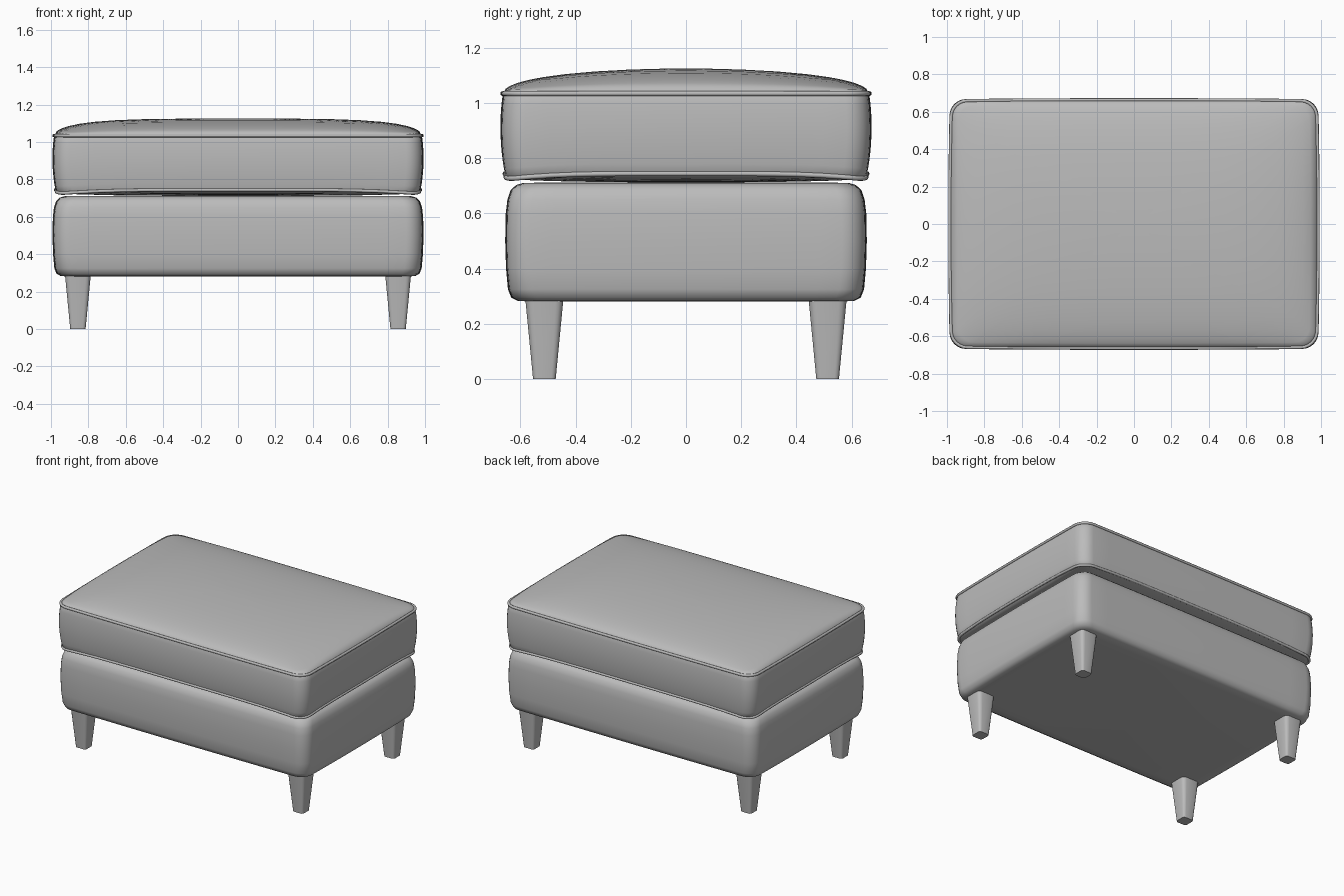
import bpy, bmesh, math
from mathutils import Vector

if "Cube" in bpy.data.objects:
    bpy.data.objects.remove(bpy.data.objects["Cube"])

mat = bpy.data.materials.new("grey upholstery")
mat.use_nodes = True
grey = (0.5, 0.5, 0.5, 1)
mat.diffuse_color = grey
mat.node_tree.nodes["Principled BSDF"].inputs["Base Color"].default_value = grey


def outline(hx, hy, r, arc=6, edge=14, bow=0.008):
    """Rounded rectangle with slightly bowed sides, counter-clockwise."""
    corners = []
    for i, (sx, sy) in enumerate(((1, 1), (-1, 1), (-1, -1), (1, -1))):
        centre = Vector((sx * (hx - r), sy * (hy - r)))
        corners.append([centre + r * Vector((math.cos(a), math.sin(a)))
                        for a in ((i + k / arc) * math.pi / 2 for k in range(arc + 1))])
    pts = []
    for i, c in enumerate(corners):
        pts += c
        start, end = c[-1], corners[(i + 1) % 4][0]
        pts += [start.lerp(end, k / edge) for k in range(1, edge)]
    return [(x * (1 - bow * (y / hy) ** 2), y * (1 - bow * (x / hx) ** 2)) for x, y in pts]


def finish(obj, angle):
    obj.data.materials.append(mat)
    bpy.ops.object.select_all(action='DESELECT')
    obj.select_set(True)
    bpy.context.view_layer.objects.active = obj
    bpy.ops.object.shade_smooth_by_angle(angle=math.radians(angle))


def loft(name, rings, angle=50):
    """Skin a stack of matching rings of 3D points and close both ends."""
    bm = bmesh.new()
    loops = [[bm.verts.new(p) for p in ring] for ring in rings]
    n = len(loops[0])
    for a, b in zip(loops, loops[1:]):
        for i in range(n):
            j = (i + 1) % n
            bm.faces.new((a[i], a[j], b[j], b[i]))
    bm.faces.new(loops[0][::-1])
    bm.faces.new(loops[-1])
    me = bpy.data.meshes.new(name)
    bm.to_mesh(me)
    bm.free()
    obj = bpy.data.objects.new(name, me)
    bpy.context.collection.objects.link(obj)
    finish(obj, angle)
    return obj


def level(hx, hy, r, z, **kw):
    return [(x, y, z) for x, y in outline(hx, hy, r, **kw)]


# Upholstered base with soft edges
base_profile = ((0.10, 0.28), (0.045, 0.283), (0.022, 0.295), (0.010, 0.325), (0.003, 0.40),
                (0, 0.50), (0.002, 0.60), (0.008, 0.65), (0.020, 0.685), (0.040, 0.703),
                (0.065, 0.710), (0.15, 0.712))
loft("base", [level(0.992 - d, 0.655 - d, 0.085, z) for d, z in base_profile])

# Cushion: seams at top and bottom, bulging sides, domed top and belly
HX, HY, R = 0.984, 0.664, 0.085
seam = outline(HX, HY, R)
TOP = 1.03


def low_seam(x, y):
    sag = max(0, 1 - (x / HX) ** 4) if abs(y) / HY > abs(x) / HX else max(0, 1 - (y / HY) ** 4)
    return 0.722 + 0.022 * sag


def dome(x, y):
    u, v = min(1, abs(x / HX)), min(1, abs(y / HY))
    return ((1 - u ** 4) * (1 - v ** 2)) ** 0.43


scales = (0.985, 0.96, 0.92, 0.86, 0.78, 0.66, 0.5, 0.3, 0.1, 0.01)
rings = []
for s in reversed(scales):
    rings.append([(x * s, y * s, low_seam(x, y) * (1 - dome(x * s, y * s))
                   + 0.712 * dome(x * s, y * s)) for x, y in seam])
for k in range(9):
    t = k / 8
    bulge = 0.012 * math.sin(math.pi * t) ** 0.8 - 0.008 * (1 - t)
    wall = outline(HX + bulge, HY + bulge, R)
    rings.append([(x, y, low_seam(*p) * (1 - t) + TOP * t) for (x, y), p in zip(wall, seam)])
for s in scales:
    rings.append([(x * s, y * s, TOP + 0.095 * dome(x * s, y * s)) for x, y in seam])
loft("cushion", rings, 60)


# Piping along both seams
def piping(name, points):
    cu = bpy.data.curves.new(name, 'CURVE')
    cu.dimensions = '3D'
    cu.bevel_depth = 0.009
    cu.bevel_resolution = 2
    sp = cu.splines.new('POLY')
    sp.points.add(len(points) - 1)
    for p, co in zip(sp.points, points):
        p.co = (*co, 1)
    sp.use_cyclic_u = True
    sp.use_smooth = True
    obj = bpy.data.objects.new(name, cu)
    bpy.context.collection.objects.link(obj)
    cu.materials.append(mat)


piping("top_piping", [(x, y, TOP + 0.004) for x, y in seam])
piping("bottom_piping", [(x, y, low_seam(x, y)) for x, y in outline(HX - 0.008, HY - 0.008, R)])

# Four tapered legs with softened corners
for side, sx in (("left", 1), ("right", -1)):
    for end, sy in (("front", -1), ("back", 1)):
        leg = loft(f"{end}_{side}_leg",
                   [level(h, h, h * 0.4, z, arc=3, edge=1, bow=0)
                    for h, z in ((0.041, 0), (0.070, 0.30))], 40)
        leg.location = (sx * 0.856, sy * 0.513, 0)
